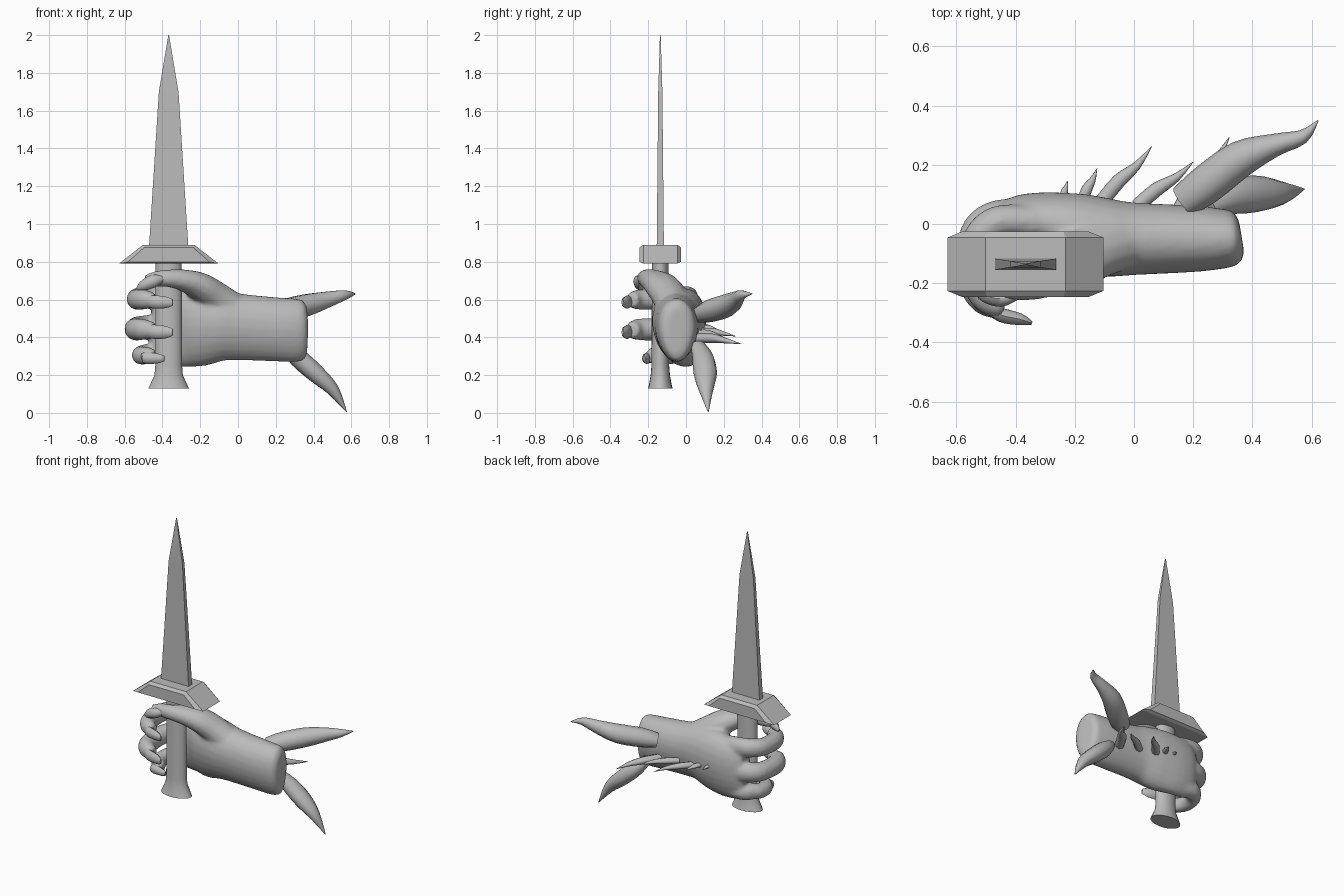
import bpy, bmesh
from math import sin, cos, tau, radians
from mathutils import Vector

cube = bpy.data.objects.get("Cube")
if cube:
    bpy.data.objects.remove(cube, do_unlink=True)

grey = bpy.data.materials.new("stone_grey")
grey.use_nodes = True
grey.diffuse_color = (0.5, 0.5, 0.5, 1)
grey.node_tree.nodes["Principled BSDF"].inputs["Base Color"].default_value = (0.5, 0.5, 0.5, 1)


def loft(name, rings, smooth=None):
    """Skin a list of equal-length point rings and cap both ends."""
    bm = bmesh.new()
    rows = [[bm.verts.new(p) for p in ring] for ring in rings]
    n = len(rows[0])
    for a, b in zip(rows, rows[1:]):
        for i in range(n):
            bm.faces.new((a[i], a[(i + 1) % n], b[(i + 1) % n], b[i]))
    bm.faces.new(rows[0][::-1])
    bm.faces.new(rows[-1])
    bmesh.ops.recalc_face_normals(bm, faces=bm.faces)
    mesh = bpy.data.meshes.new(name)
    bm.to_mesh(mesh)
    bm.free()
    ob = bpy.data.objects.new(name, mesh)
    mesh.materials.append(grey)
    bpy.context.collection.objects.link(ob)
    if smooth:
        shade(ob, smooth)
    return ob


def shade(ob, angle):
    bpy.ops.object.select_all(action='DESELECT')
    ob.select_set(True)
    bpy.context.view_layer.objects.active = ob
    bpy.ops.object.shade_smooth_by_angle(angle=radians(angle))


def spline(stations, steps):
    """Catmull-Rom through (x, y, z, half width, half height) stations."""
    pts = [stations[0]] + list(stations) + [stations[-1]]
    out = []
    for k in range(len(stations) - 1):
        for s in range(steps):
            t = s / steps
            out.append([0.5 * (2 * b + (c - a) * t + (2 * a - 5 * b + 4 * c - d) * t**2
                               + (3 * b - a - 3 * c + d) * t**3)
                        for a, b, c, d in zip(*pts[k:k + 4])])
    return out + [list(stations[-1])]


def tube(name, stations, up=(0, 0, 1), steps=3, sides=12, smooth=50, egg=0.0):
    """Elliptical tube; egg widens the upper half and narrows the lower."""
    path = spline(stations, steps)
    centres = [Vector(p[:3]) for p in path]
    rings = []
    for i, (c, p) in enumerate(zip(centres, path)):
        tangent = centres[min(i + 1, len(path) - 1)] - centres[max(i - 1, 0)]
        side = tangent.cross(Vector(up)).normalized()
        top = side.cross(tangent).normalized()
        w, h = max(p[3], 0.001), max(p[4], 0.001)
        rings.append([])
        for j in range(sides):
            u, v = cos(tau * j / sides), sin(tau * j / sides)
            rings[-1].append(c + side * w * u * (1 + egg * v) + top * h * v)
    return loft(name, rings, smooth)


# Dagger: blade, guard, grip
DX, DY = -0.367, -0.136


def rect(z, w, d):
    return [(DX + sx * w, DY + sy * d, z) for sx, sy in ((-1, -1), (1, -1), (1, 1), (-1, 1))]


loft("blade", [rect(0.88, 0.104, 0.019), rect(1.7, 0.052, 0.011), rect(2.0, 0.002, 0.002)])

guard_rings = []
for y, low, high, z0, z1 in ((-0.11, 0.215, 0.13, 0.80, 0.875), (-0.09, 0.264, 0.135, 0.79, 0.89),
                             (0.09, 0.264, 0.135, 0.79, 0.89), (0.11, 0.215, 0.13, 0.80, 0.875)):
    guard_rings.append([(DX - low, DY + y, z0), (DX + low, DY + y, z0),
                        (DX + high, DY + y, z1), (DX - high, DY + y, z1)])
loft("guard", guard_rings)

loft("grip", [[(DX + rx * cos(tau * j / 20), DY + ry * sin(tau * j / 20), z) for j in range(20)]
              for z, rx, ry in ((0.13, 0.107, 0.065), (0.15, 0.098, 0.06), (0.2, 0.075, 0.051),
                                (0.25, 0.071, 0.047), (0.82, 0.069, 0.044))], 40)

# Hand: forearm with palm, thumb and three curled fingers, fused together
arm = tube("hand", [
    (0.364, -0.045, 0.435, 0.05, 0.115), (0.357, -0.046, 0.435, 0.072, 0.142),
    (0.338, -0.048, 0.435, 0.092, 0.162), (0.29, -0.05, 0.437, 0.102, 0.169),
    (0.2, -0.05, 0.442, 0.112, 0.17), (0.0, -0.05, 0.455, 0.122, 0.177),
    (-0.1, -0.045, 0.463, 0.132, 0.193), (-0.2, -0.02, 0.455, 0.125, 0.208),
    (-0.3, 0.008, 0.447, 0.1, 0.205), (-0.4, 0.01, 0.445, 0.085, 0.195),
    (-0.46, 0.005, 0.448, 0.055, 0.165)], sides=24, egg=0.12)
parts = [tube("thumb", [
    (0.0, -0.06, 0.53, 0.085, 0.09), (-0.11, -0.085, 0.61, 0.095, 0.083),
    (-0.2, -0.125, 0.668, 0.1, 0.076), (-0.28, -0.175, 0.70, 0.075, 0.06),
    (-0.36, -0.212, 0.712, 0.048, 0.048),
    (-0.43, -0.215, 0.71, 0.042, 0.042), (-0.49, -0.22, 0.70, 0.03, 0.03)])]

fingers = (("upper", 0.6, 0.056, 1.0, 0.0, -0.015), ("middle", 0.442, 0.06, 1.0, 0.008, 0.0),
           ("lower", 0.303, 0.049, 0.7, -0.02, -0.005))
for name, z, r, reach, out, back in fingers:
    front = lambda y: 0.04 + (y - 0.04) * reach
    parts.append(tube(name + "_finger", [
        (-0.33, 0.02 + back, z, r, r), (-0.45, 0.025 + back, z + 0.01, r, r * 1.1),
        (-0.512 - out, back - 0.015, z + 0.01, r, r * 1.05),
        (-0.532 - out, front(-0.09), z + 0.005, r, r),
        (-0.53 - out, front(-0.19), z, r, r), (-0.495 - out, front(-0.26), z, r * 0.85, r * 0.95),
        (-0.44, front(-0.285), z - 0.005, r * 0.65, r * 0.7)]))
    # Claw nail on the fingertip
    tip = -0.345 - (1 - reach) * 0.15
    tube(name + "_claw", [
        (-0.50 - out, front(-0.275), z - 0.005, 0.015, r * 0.45),
        (tip - 0.105, front(-0.307), z - 0.012, 0.024, r * 0.62),
        (tip - 0.04, front(-0.322), z - 0.015, 0.02, r * 0.55),
        (tip, front(-0.335), z - 0.015, 0.006, r * 0.3)], sides=8)
tube("thumb_claw", [
    (-0.40, -0.24, 0.71, 0.018, 0.02), (-0.45, -0.252, 0.697, 0.028, 0.034),
    (-0.505, -0.242, 0.672, 0.022, 0.027), (-0.535, -0.23, 0.655, 0.006, 0.008)], sides=8)

bpy.ops.object.select_all(action='DESELECT')
for ob in parts + [arm]:
    ob.select_set(True)
bpy.context.view_layer.objects.active = arm
bpy.ops.object.join()
fuse = arm.modifiers.new("fuse", 'REMESH')
fuse.mode, fuse.voxel_size, fuse.use_smooth_shade = 'VOXEL', 0.011, True
soften = arm.modifiers.new("soften", 'SMOOTH')
soften.factor, soften.iterations = 0.5, 8

# Large curved horns at the wrist
tube("upper_horn", [
    (0.165, 0.075, 0.52, 0.055, 0.045), (0.24, 0.13, 0.54, 0.066, 0.06),
    (0.36, 0.22, 0.57, 0.062, 0.06), (0.48, 0.268, 0.602, 0.038, 0.043),
    (0.57, 0.295, 0.625, 0.024, 0.025), (0.622, 0.35, 0.63, 0.002, 0.002)], sides=10, smooth=60)
tube("lower_horn", [
    (0.25, 0.06, 0.36, 0.04, 0.03), (0.32, 0.09, 0.29, 0.058, 0.05),
    (0.41, 0.102, 0.21, 0.062, 0.05), (0.5, 0.105, 0.125, 0.04, 0.035),
    (0.575, 0.118, 0.005, 0.002, 0.002)], sides=10, smooth=60)

# Row of small spines along the back of the hand, growing toward the wrist
spines = ((-0.24, 0.09, -0.225, 0.145, 0.46, 0.012), (-0.175, 0.08, -0.125, 0.187, 0.45, 0.018),
          (-0.11, 0.075, 0.06, 0.262, 0.43, 0.024), (0.01, 0.06, 0.2, 0.21, 0.42, 0.024),
          (0.16, 0.05, 0.322, 0.293, 0.395, 0.03))
for i, (x0, y0, x1, y1, z, r) in enumerate(spines):
    dx, dy = x1 - x0, y1 - y0
    tube("spine_%d" % (i + 1), [
        (x0, y0, z, r, r * 0.8), (x0 + dx * 0.35, y0 + dy * 0.38, z, r, r * 0.8),
        (x0 + dx * 0.7, y0 + dy * 0.65, z - r * 0.4, r * 0.6, r * 0.5),
        (x1, y1, z - r, 0.001, 0.001)], sides=8, smooth=60)
